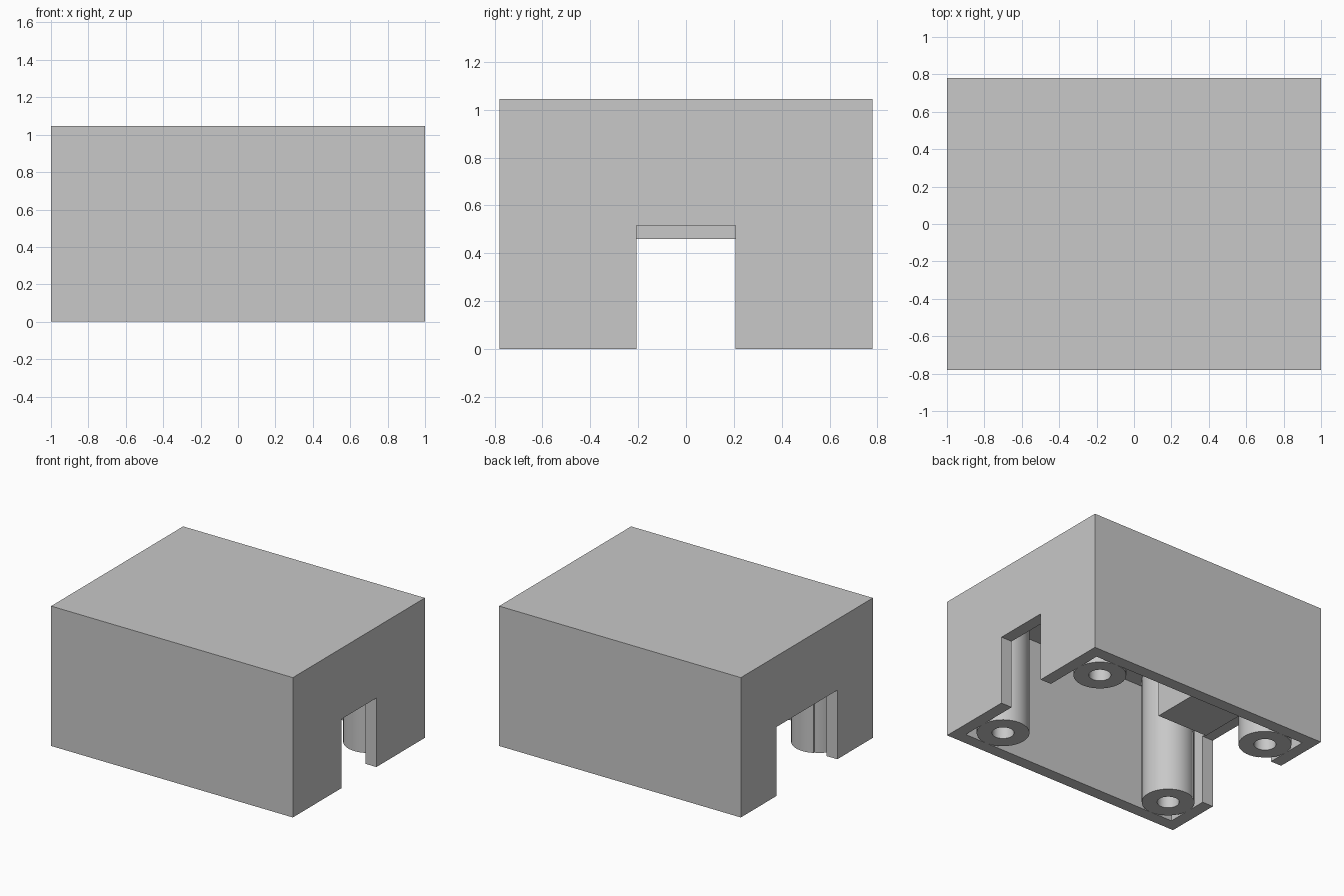
import bpy

W, D, H, T = 1.0, 0.78, 1.046, 0.09   # half width, half depth, height, wall

cube = bpy.data.objects.get("Cube")
if cube:
    bpy.data.objects.remove(cube, do_unlink=True)

grey = bpy.data.materials.new("light_grey")
grey.use_nodes = True
grey.diffuse_color = (0.58, 0.58, 0.58, 1)
bsdf = next(n for n in grey.node_tree.nodes if n.type == "BSDF_PRINCIPLED")
bsdf.inputs["Base Color"].default_value = grey.diffuse_color


def box(name, low, high):
    centre = [(a + b) / 2 for a, b in zip(low, high)]
    bpy.ops.mesh.primitive_cube_add(size=1, location=centre)
    ob = bpy.context.object
    ob.name = name
    ob.scale = [b - a for a, b in zip(low, high)]
    bpy.ops.object.transform_apply(location=False, rotation=False, scale=True)
    ob.data.materials.append(grey)
    return ob


def rod(name, x, y, radius, bottom, top):
    bpy.ops.mesh.primitive_cylinder_add(vertices=64, radius=radius, depth=top - bottom,
                                        location=(x, y, (bottom + top) / 2))
    ob = bpy.context.object
    ob.name = name
    ob.data.materials.append(grey)
    return ob


def cut(ob, cutter, keep=False):
    mod = ob.modifiers.new("cut", "BOOLEAN")
    mod.operation = "DIFFERENCE"
    mod.solver = "EXACT"
    mod.object = cutter
    bpy.ops.object.select_all(action="DESELECT")
    bpy.context.view_layer.objects.active = ob
    ob.select_set(True)
    bpy.ops.object.modifier_apply(modifier=mod.name)
    if not keep:
        bpy.data.objects.remove(cutter, do_unlink=True)


# Open-bottomed housing with a notch in each end wall
housing = box("housing", (-W, -D, 0), (W, D, H))
cut(housing, box("cavity", (T - W, T - D, -0.1), (W - T, D - T, H - T)))
cut(housing, box("narrow_notch", (0.85, -0.207, -0.1), (1.1, 0.207, 0.516)))
wide_notch = box("wide_notch", (-1.1, -0.36, -0.1), (-0.81, 0.36, 0.516))
cut(housing, wide_notch, keep=True)

# Hollow screw posts in the four corners
for x in (-0.731, 0.731):
    for y in (-0.511, 0.511):
        side = ("front" if y < 0 else "back") + ("_left" if x > 0 else "_right")
        post = rod("screw_post_" + side, x, y, 0.179, 0, H - T + 0.01)
        cut(post, rod("screw_hole", x, y, 0.075, -0.1, 0.85))
        if x < 0:
            cut(post, wide_notch, keep=True)
        bpy.ops.object.shade_smooth_by_angle(angle=0.5)
bpy.data.objects.remove(wide_notch, do_unlink=True)

# Block hanging from the ceiling behind the wide notch
box("inner_block", (-0.86, -0.265, 0.46), (-0.44, 0.265, H - T + 0.01))
